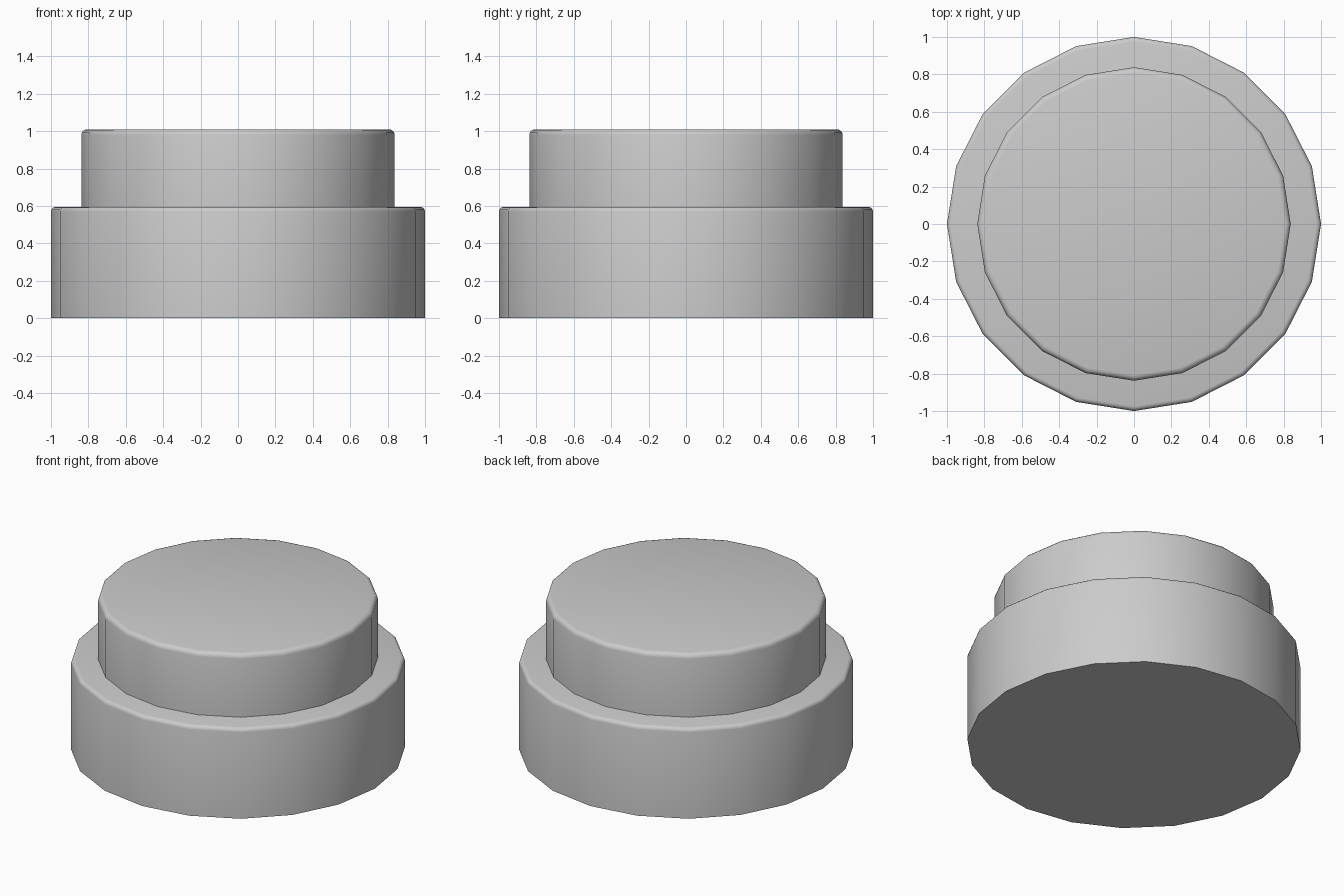
import bpy, bmesh
from math import radians
from mathutils import Matrix

if "Cube" in bpy.data.objects:
    bpy.data.objects.remove(bpy.data.objects["Cube"])

SIDES = 20


def rounded_disc(name, radius, z0, z1, bevel):
    """Twenty-sided disc with a softly bevelled top rim."""
    bm = bmesh.new()
    bmesh.ops.create_cone(bm, cap_ends=True, segments=SIDES,
                          radius1=radius, radius2=radius, depth=z1 - z0,
                          matrix=Matrix.Translation((0, 0, (z0 + z1) / 2))
                          @ Matrix.Rotation(radians(90), 4, 'Z'))
    rim = [e for e in bm.edges if all(v.co.z > z1 - 1e-4 for v in e.verts)]
    bmesh.ops.bevel(bm, geom=rim, offset=bevel, offset_type='OFFSET',
                    segments=3, profile=0.5, affect='EDGES')
    bmesh.ops.recalc_face_normals(bm, faces=bm.faces)
    mesh = bpy.data.meshes.new(name)
    bm.to_mesh(mesh)
    bm.free()
    obj = bpy.data.objects.new(name, mesh)
    bpy.context.collection.objects.link(obj)
    bpy.ops.object.select_all(action='DESELECT')
    obj.select_set(True)
    bpy.context.view_layer.objects.active = obj
    bpy.ops.object.shade_smooth_by_angle(angle=radians(35))
    return obj


# Wide lower housing
rounded_disc("base", 1.0, 0.0, 0.595, 0.025)
# Narrower raised cap, seated on the housing
rounded_disc("button_cap", 0.838, 0.59, 1.01, 0.03)
